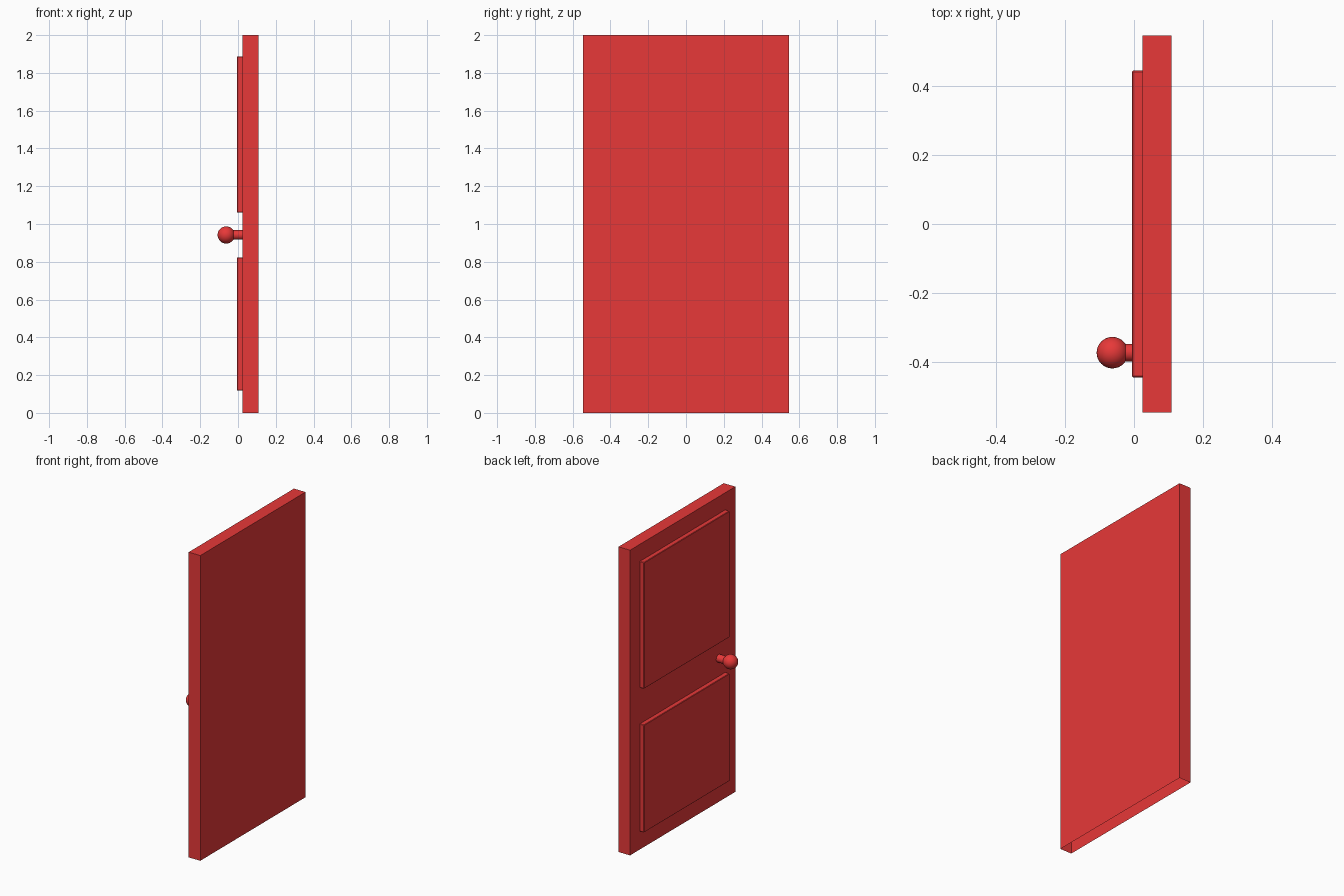
import bpy, bmesh, math
from mathutils import Matrix, Vector

if "Cube" in bpy.data.objects:
    bpy.data.objects.remove(bpy.data.objects["Cube"])

FACE_X, BACK_X = 0.024, 0.108      # door leaf depth
PANEL_X = -0.006                   # front of the raised panels
KNOB_Y, KNOB_Z = -0.372, 0.942

red = bpy.data.materials.new("red_paint")
red.diffuse_color = (0.8, 0.04, 0.04, 1)
red.use_nodes = True
red.node_tree.nodes["Principled BSDF"].inputs["Base Color"].default_value = red.diffuse_color


def finish(name, bm, smooth=False):
    mesh = bpy.data.meshes.new(name)
    bm.to_mesh(mesh)
    bm.free()
    mesh.materials.append(red)
    obj = bpy.data.objects.new(name, mesh)
    bpy.context.collection.objects.link(obj)
    if smooth:
        for p in mesh.polygons:
            p.use_smooth = True
    return obj


def box(lo, hi, open_side, bevel=0):
    """Box between two corners with the face pointing to open_side removed."""
    lo, hi = Vector(lo), Vector(hi)
    bm = bmesh.new()
    bmesh.ops.create_cube(bm, size=1, matrix=Matrix.Translation((lo + hi) / 2)
                          @ Matrix.Diagonal((*(hi - lo), 1)))
    bm.normal_update()
    side = Vector(open_side)
    gone = [f for f in bm.faces if f.normal.dot(side) > 0.9]
    bmesh.ops.delete(bm, geom=gone, context='FACES')
    if bevel:
        edges = [e for e in bm.edges if not e.is_boundary]
        bmesh.ops.bevel(bm, geom=edges, offset=bevel, segments=1, affect='EDGES')
    return bm


# Door leaf, open underneath
finish("door_leaf", box((FACE_X, -0.545, 0), (BACK_X, 0.545, 2), (0, 0, -1)))

# Raised panels on the face
for name, z0, z1 in (("lower_panel", 0.118, 0.823), ("upper_panel", 1.06, 1.888)):
    finish(name, box((PANEL_X, -0.443, z0), (FACE_X, 0.443, z1), (1, 0, 0), 0.003))

# Knob stem
bm = bmesh.new()
bmesh.ops.create_cone(bm, cap_ends=False, segments=32, radius1=0.025, radius2=0.025,
                      depth=FACE_X + 0.05,
                      matrix=Matrix.Translation(((FACE_X - 0.05) / 2, KNOB_Y, KNOB_Z))
                      @ Matrix.Rotation(math.pi / 2, 4, 'Y'))
finish("knob_stem", bm, True)

# Round knob
bm = bmesh.new()
bmesh.ops.create_uvsphere(bm, u_segments=32, v_segments=16, radius=0.0455,
                          matrix=Matrix.Translation((-0.0625, KNOB_Y, KNOB_Z))
                          @ Matrix.Rotation(math.pi / 2, 4, 'Y'))
finish("knob", bm, True)
